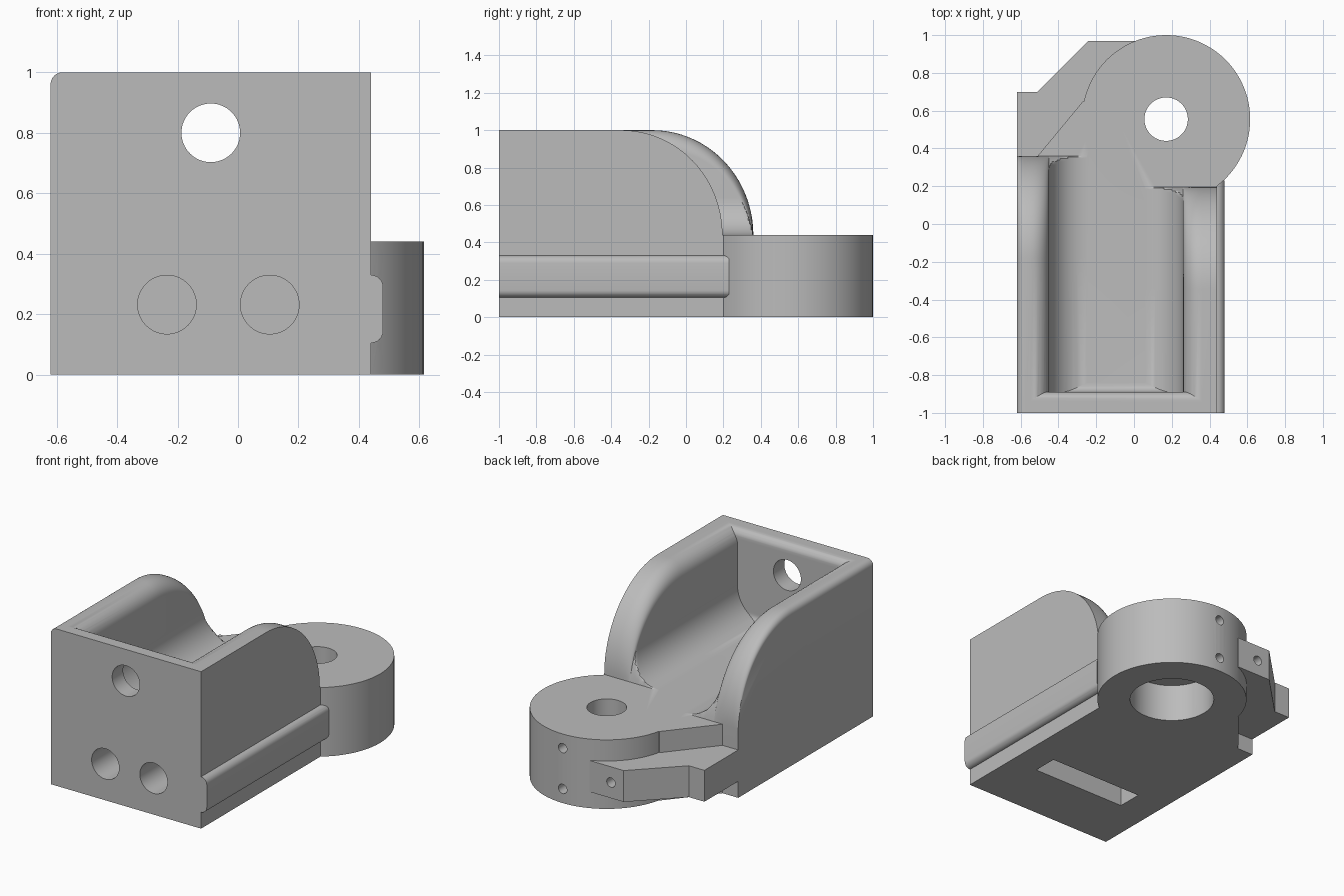
import bpy, bmesh, math
from mathutils import Vector, Matrix

if "Cube" in bpy.data.objects:
    bpy.data.objects.remove(bpy.data.objects["Cube"], do_unlink=True)

grey = bpy.data.materials.new("plain grey")
grey.use_nodes = True
grey.diffuse_color = (0.5, 0.5, 0.5, 1)
grey.node_tree.nodes["Principled BSDF"].inputs["Base Color"].default_value = (0.5, 0.5, 0.5, 1)


def finish(name, bm):
    bmesh.ops.recalc_face_normals(bm, faces=bm.faces[:])
    me = bpy.data.meshes.new(name)
    bm.to_mesh(me)
    bm.free()
    me.materials.append(grey)
    ob = bpy.data.objects.new(name, me)
    bpy.context.scene.collection.objects.link(ob)
    return ob


def loft(name, rings):
    """Solid through equal-length closed rings, capped at both ends."""
    bm = bmesh.new()
    vs = [[bm.verts.new(p) for p in r] for r in rings]
    for a, b in zip(vs, vs[1:]):
        for i in range(len(a)):
            j = (i + 1) % len(a)
            bm.faces.new((a[i], a[j], b[j], b[i]))
    bm.faces.new(vs[0])
    bm.faces.new(vs[-1])
    return finish(name, bm)


def prism(name, pts, axis, lo, hi):
    place = {"x": lambda p, h: (h, p[0], p[1]),
             "y": lambda p, h: (p[0], h, p[1]),
             "z": lambda p, h: (p[0], p[1], h)}[axis]
    return loft(name, [[place(p, h) for p in pts] for h in (lo, hi)])


def arc(cx, cy, r, a0, a1, n=10):
    angles = [math.radians(a0 + (a1 - a0) * i / n) for i in range(n + 1)]
    return [(cx + r * math.cos(a), cy + r * math.sin(a)) for a in angles]


def disc(name, cx, cy, r, axis, lo, hi, n=64):
    return prism(name, arc(cx, cy, r, 0, 360, n)[:-1], axis, lo, hi)


FLOOR, TOP, RZ, RY = 0.44, 1.0, 0.56, 0.54


def side_wall(name, outer, inner, end, round_outer):
    """Wall with a curved rear end, rolled rim and wide fillet to the floor."""
    s = 1 if inner > outer else -1
    rim, fil = 0.1, 0.2
    steps = []                                   # x, drop of the edge, height cap
    if round_outer:
        steps += [(x, TOP - z, TOP) for x, z in arc(outer + s * 0.04, TOP - 0.04, 0.04, 180, 90, 6)]
    else:
        steps.append((outer, 0, TOP))
    for i in range(9):
        a = math.pi / 2 * i / 8
        steps.append((inner - s * rim * (1 - math.sin(a)), rim * (1 - math.cos(a)), TOP))
    for i in range(13):
        a = math.pi / 2 * i / 12
        steps.append((inner + s * fil * (1 - math.cos(a)), rim, FLOOR + fil * (1 - math.sin(a))))
    rings = []
    for x, drop, cap in steps:
        ring = [(x, -1, FLOOR - 0.1), (x, -1, min(cap, TOP - drop))]
        for i in range(33):
            t = math.pi / 2 * i / 32
            d = drop * math.cos(t)
            y = end - RY + (RY - d * math.sin(t)) * math.sin(t)
            z = FLOOR + (RZ - d) * math.cos(t)
            ring.append((x, y, min(z, cap)))
        ring.append((x, end, FLOOR - 0.1))
        rings.append(ring)
    return loft(name, rings)


# Base and hub
body = prism("bearing_bracket_body", [(-0.62, -1), (0.44, -1), (0.44, 0.2), (0.17, 0.555),
             (-0.27, 0.65), (-0.51, 0.36), (-0.62, 0.36)], "z", 0, FLOOR)
HX, HY = 0.17, 0.555
solids = [disc("hub", HX, HY, 0.445, "z", 0, FLOOR, 96)]

# Side walls and front wall
solids.append(side_wall("left_wall", -0.62, -0.45, 0.36, True))
solids.append(side_wall("right_wall", 0.44, 0.26, 0.195, False))
front = [(-1, 0.34), (-1, TOP)] + arc(-0.94, TOP - 0.05, 0.05, 90, 0, 8) \
    + arc(-0.84, FLOOR + 0.05, 0.05, 180, 270, 8) + [(-0.84, 0.34)]
solids.append(prism("front_wall", front, "x", -0.57, 0.44))

# Rounded side rail
rail = [(0.4, 0.105), (0.44, 0.105)] + arc(0.44, 0.145, 0.04, -90, 0, 6) \
    + arc(0.44, 0.29, 0.04, 0, 90, 6) + [(0.4, 0.33)]
solids.append(prism("side_rail", rail, "y", -1, 0.23))

# Rear lug plate
solids.append(prism("rear_lug", [(-0.62, 0.3), (-0.62, 0.7), (-0.51, 0.7), (-0.24, 0.97),
              (0.0, 0.97), (0.1, 0.8), (-0.2, 0.5), (-0.4, 0.3)], "z", 0.105, 0.305))

# Bores, screw holes and slot
cutters = [
    disc("hub_bore", HX, HY, 0.115, "z", -0.1, 0.6),
    disc("hub_step", HX, HY, 0.15, "z", -0.1, 0.29),
    disc("hub_counterbore", HX, HY, 0.25, "z", -0.1, 0.24),
    disc("upper_hole", -0.09, 0.8, 0.097, "y", -1.1, -0.7),
    prism("nut_slot", [(-0.41, -0.61), (0.25, -0.61), (0.25, -0.45), (-0.41, -0.45)], "z", -0.1, 0.35),
    disc("lug_hole", -0.15, 0.205, 0.03, "y", 0.8, 1.1, 24),
]
for x in (-0.235, 0.105):
    cutters.append(disc("lower_hole", x, 0.232, 0.097, "y", -1.1, -0.5))
for z in (0.09, 0.35):
    cutters.append(disc("set_screw_hole", HX, z, 0.03, "y", 0.78, 1.1, 24))

for group, op in ((solids, "UNION"), (cutters, "DIFFERENCE")):
    for ob in group:
        ob.hide_render = True
        mod = body.modifiers.new(ob.name, "BOOLEAN")
        mod.operation, mod.solver, mod.object = op, "EXACT", ob

# Bake the result and remove the helper solids
bpy.context.view_layer.update()
deps = bpy.context.evaluated_depsgraph_get()
baked = bpy.data.meshes.new_from_object(body.evaluated_get(deps))
body.modifiers.clear()
body.data = baked
for ob in solids + cutters:
    bpy.data.objects.remove(ob, do_unlink=True)

bpy.ops.object.select_all(action="DESELECT")
body.select_set(True)
bpy.context.view_layer.objects.active = body
bpy.ops.object.shade_smooth_by_angle(angle=math.radians(30))
